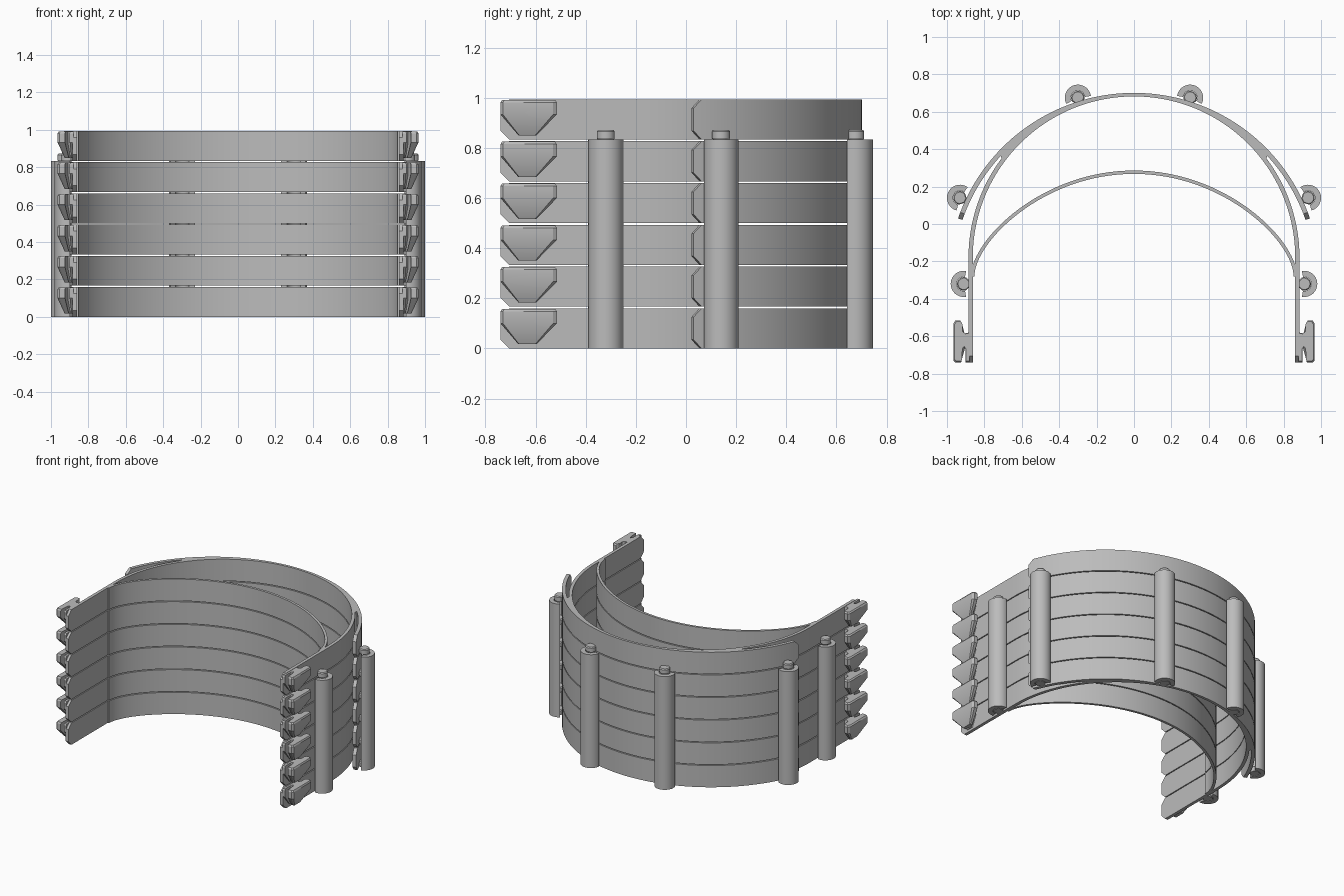
import bpy
import bmesh
from math import sin, cos, pi, radians, hypot, atan2

cube = bpy.data.objects.get("Cube")
if cube:
    bpy.data.objects.remove(cube)

LAYERS = 6
PITCH = 1 / LAYERS
HEIGHT = 0.16
CUT = 0.035        # corner cut on free band ends
ARCH_Y, ARCH_R = -0.18, 0.885
OUTER_Y, OUTER_R = -0.294, 0.995

grey = bpy.data.materials.new("light grey plastic")
grey.use_nodes = True
grey.diffuse_color = (0.5, 0.5, 0.5, 1)
grey.node_tree.nodes["Principled BSDF"].inputs["Base Color"].default_value = (0.5, 0.5, 0.5, 1)


def loft(name, rings, mirror=True, stacked=True):
    """Skin a run of equal point rings, then mirror and stack the part."""
    bm = bmesh.new()
    rows = [[bm.verts.new(p) for p in ring] for ring in rings]
    n = len(rows[0])
    for a, b in zip(rows, rows[1:]):
        for i in range(n):
            j = (i + 1) % n
            bm.faces.new((a[i], a[j], b[j], b[i]))
    bm.faces.new(rows[0])
    bm.faces.new(rows[-1])
    bmesh.ops.recalc_face_normals(bm, faces=bm.faces)
    mesh = bpy.data.meshes.new(name)
    bm.to_mesh(mesh)
    bm.free()
    mesh.materials.append(grey)
    obj = bpy.data.objects.new(name, mesh)
    bpy.context.collection.objects.link(obj)
    bpy.ops.object.select_all(action='DESELECT')
    obj.select_set(True)
    bpy.context.view_layer.objects.active = obj
    bpy.ops.object.shade_smooth_by_angle(angle=radians(30))
    if mirror:
        mod = obj.modifiers.new("Mirror", 'MIRROR')
        mod.use_mirror_merge = False
    if stacked:
        mod = obj.modifiers.new("Stack", 'ARRAY')
        mod.count = LAYERS
        mod.use_relative_offset = False
        mod.use_constant_offset = True
        mod.constant_offset_displace = (0, 0, PITCH)
    return obj


def band(name, pairs, mirror=True, cut_start=False):
    """Upright strip through (inner, outer) plan points."""
    rings = []
    for k, (p, q) in enumerate(pairs):
        c = CUT if cut_start and k == 0 else 0
        low, high = c, HEIGHT - c
        rings.append([(*p, low), (*q, low), (*q, high), (*p, high)])
    return loft(name, rings, mirror)


def prism(name, levels, **kw):
    """Solid from plan outlines at given heights."""
    return loft(name, [[(x, y, z) for x, y in outline] for z, outline in levels], **kw)


def polar(cy, r, a):
    return (r * cos(a), cy + r * sin(a))


# Thick crown where the outer arc and the head arch run together
crown = []
for i in range(65):
    x = -0.7 + 1.4 * i / 64
    xo = x * 1.03
    crown.append(((x, ARCH_Y + (0.862 ** 2 - x * x) ** 0.5),
                  (xo, OUTER_Y + (OUTER_R ** 2 - xo * xo) ** 0.5)))
band("crown_band", crown, mirror=False)

# Side legs: straight run forward, then the arch up to the crown
leg = [((0.862, y), (0.885, y)) for y in (-0.74, -0.74 + CUT, -0.45)]
for i in range(25):
    a = radians(46) * i / 24
    leg.append((polar(ARCH_Y, 0.862, a), polar(ARCH_Y, ARCH_R, a)))
band("side_leg", leg, cut_start=True)

# Free wings that continue the outer arc
wing = []
for i in range(15):
    a = radians(19 + 26 * i / 14)
    wing.append((polar(OUTER_Y, 0.97, a), polar(OUTER_Y, OUTER_R, a)))
wing.insert(1, tuple(polar(OUTER_Y, r, radians(19) + CUT) for r in (0.97, OUTER_R)))
wing = [wing[0]] + sorted(wing[1:], key=lambda pq: pq[1][1])
wing = [w for i, w in enumerate(wing) if i == 0 or w[1][1] >= polar(OUTER_Y, OUTER_R, radians(19) + CUT)[1] - 1e-6]
band("side_wing", wing, cut_start=True)


# Thin inner brow strap
def brow_point(t):
    c = max(cos(t), 0)
    return 0.862 * sin(t), -0.28 + 0.557 * (0.65 * c + 0.35 * c * c)


brow = []
for i in range(65):
    t = -pi / 2 + pi * i / 64
    x, y = brow_point(t)
    x0, y0 = brow_point(t - 0.01)
    x1, y1 = brow_point(t + 0.01)
    d = hypot(x1 - x0, y1 - y0)
    nx, ny = (y0 - y1) / d * 0.009, (x1 - x0) / d * 0.009
    brow.append(((x - nx, y - ny), (x + nx, y + ny)))
band("brow_strap", brow, mirror=False)

# Hooked strap clips on the leg ends, tapering downward
hook = [(.88, -.58), (.905, -.585), (.92, -.57), (.92, -.53), (.93, -.515),
        (.955, -.515), (.965, -.53), (.965, -.73), (.955, -.74), (.925, -.74),
        (.92, -.67), (.91, -.655), (.9, -.67), (.9, -.74), (.88, -.74)]


def shrink(sx, sy):
    return [(0.88 + (x - 0.88) * sx, -0.635 + (y + 0.635) * sy) for x, y in hook]


prism("strap_clip", [(0.017, shrink(0.55, 0.32)), (0.1, hook),
                     (0.148, hook), (0.158, shrink(0.93, 0.94))])

# Round pegs on the bands, each row held by a slotted post
places = {
    "front": (0.91, -0.32, 0),
    "side": (0.93, 0.14, atan2(0.434, 0.9)),
    "back": (0.3, 0.675, atan2(0.95, 0.3)),
}
for where, (cx, cy, turn) in places.items():
    def place(points, s=1):
        return [(cx + s * (u * cos(turn) - v * sin(turn)),
                 cy + s * (u * sin(turn) + v * cos(turn))) for u, v in points]

    def arc(r, a0, a1, n):
        return [(r * cos(radians(a0 + (a1 - a0) * i / n)),
                 r * sin(radians(a0 + (a1 - a0) * i / n))) for i in range(n + 1)]

    peg = arc(0.036, -110, 110, 16) + [(-0.034, 0.013), (-0.034, -0.013)]
    prism(where + "_peg", [(0, place(peg, 0.9)), (0.006, place(peg)),
                           (0.032, place(peg)), (0.039, place(peg, 0.85))])
    shell = arc(0.07, -100, 100, 24) + arc(0.038, 100, -100, 16)
    prism(where + "_post", [(0, place(shell)), (PITCH * 5, place(shell))], stacked=False)
